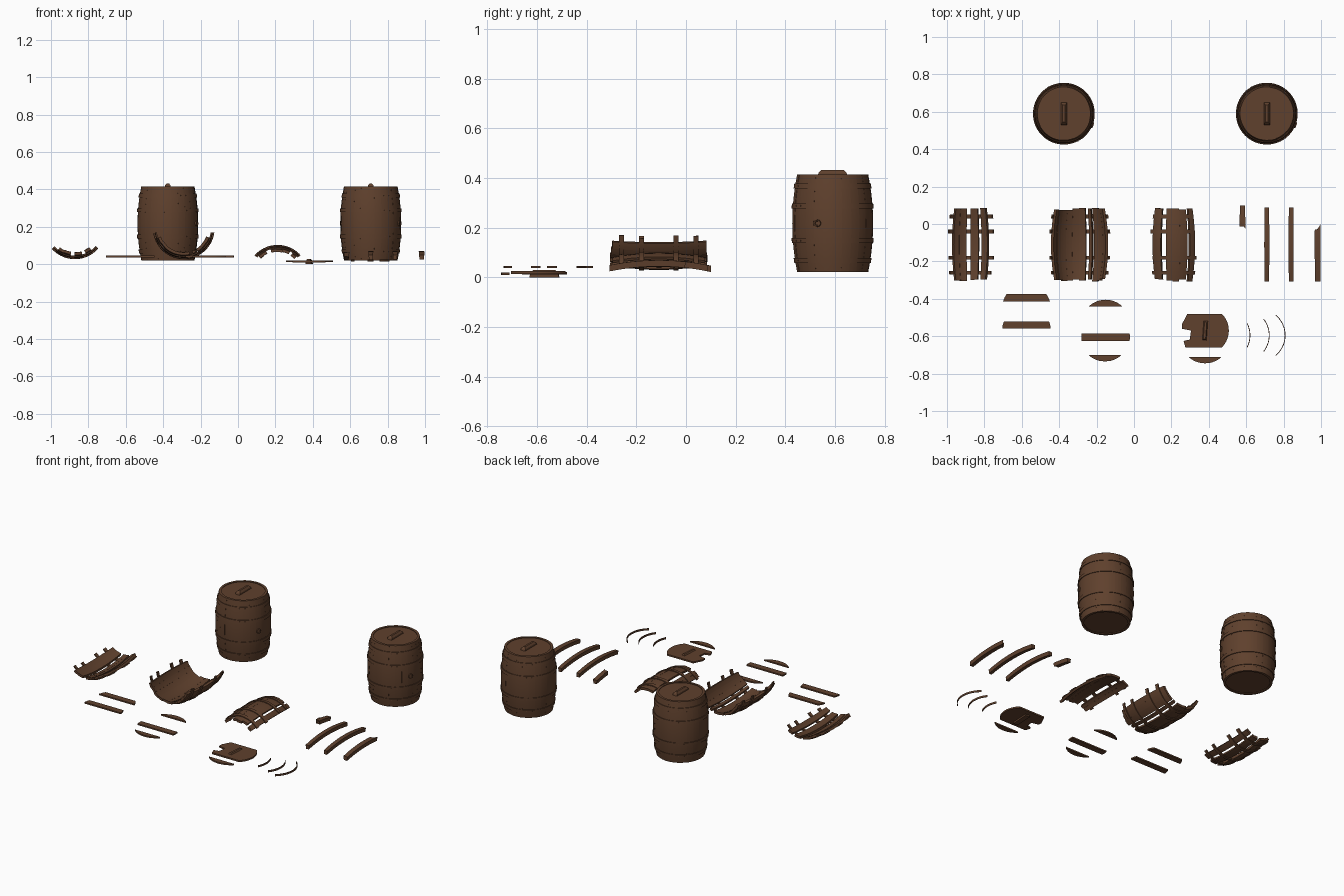
import bpy, bmesh, math, random
from math import sin, cos, radians, pi

random.seed(4)
if "Cube" in bpy.data.objects:
    bpy.data.objects.remove(bpy.data.objects["Cube"])


def material(name, rgb):
    m = bpy.data.materials.new(name)
    m.use_nodes = True
    m.diffuse_color = (*rgb, 1)
    bsdf = m.node_tree.nodes["Principled BSDF"]
    bsdf.inputs["Base Color"].default_value = (*rgb, 1)
    bsdf.inputs["Roughness"].default_value = 0.9
    return m


WOOD = material("brown wood", (0.115, 0.052, 0.026))
HALF = 0.197          # half the barrel length
HOOPS = (-0.15, -0.07, 0.07, 0.15)


def radius(t):
    return 0.163 - 0.02 * (t / HALF) ** 2


def loft(bm, rings, closed=False):
    """Skin a list of point rings, capping the ends unless closed."""
    vs = [[bm.verts.new(p) for p in ring] for ring in rings]
    n = len(vs[0])
    pairs = list(zip(vs, vs[1:])) + ([(vs[-1], vs[0])] if closed else [])
    for a, b in pairs:
        for i in range(n):
            j = (i + 1) % n
            bm.faces.new((a[i], a[j], b[j], b[i]))
    if not closed:
        bm.faces.new(vs[0])
        bm.faces.new(vs[-1])


def finish(bm, name):
    bmesh.ops.recalc_face_normals(bm, faces=bm.faces)
    mesh = bpy.data.meshes.new(name)
    bm.to_mesh(mesh)
    bm.free()
    mesh.materials.append(WOOD)
    ob = bpy.data.objects.new(name, mesh)
    bpy.context.collection.objects.link(ob)
    bpy.ops.object.select_all(action='DESELECT')
    ob.select_set(True)
    bpy.context.view_layer.objects.active = ob
    bpy.ops.object.shade_smooth_by_angle(angle=radians(25))
    return ob


# Frames turn (angle, radius, distance along the axis) into a point
def upright(cx, cy, cz):
    return lambda a, r, t: (cx + r * cos(a), cy + r * sin(a), cz + t)


def lying(cx, cy, cz, up):
    return lambda a, r, t: (cx + r * sin(a), cy + t, cz + up * r * cos(a))


def stave(bm, frame, a0, a1, t0, t1, thick, lift=0.0):
    rings = []
    for k in range(11):
        t = t0 + (t1 - t0) * k / 10
        angles = [a0 + (a1 - a0) * i / 3 for i in range(4)]
        rings.append([frame(a, radius(t) + lift, t) for a in angles] +
                     [frame(a, radius(t) + lift - thick, t) for a in reversed(angles)])
    loft(bm, rings)


def hoop(bm, frame, t, a0, a1, closed=False):
    n = 64 if closed else 20
    steps = n if closed else n + 1
    rings = []
    for k in range(steps):
        a = a0 + (a1 - a0) * k / n
        section = []
        for dt, dr in ((-0.01, 0.004), (0.01, 0.004), (0.01, -0.004), (-0.01, -0.004)):
            section.append(frame(a, radius(t + dt) + dr, t + dt))
        rings.append(section)
    loft(bm, rings, closed)


def plate(bm, outline, z0, z1):
    loft(bm, [[(x, y, z) for x, y in outline] for z in (z0, z1)])


def disc_slice(cx, cy, r, y0, y1):
    """Outline of the part of a disc that lies between two y values."""
    right = []
    for k in range(13):
        y = y0 + (y1 - y0) * k / 12
        right.append((cx + math.sqrt(max(r * r - (y - cy) ** 2, 1e-6)), y))
    return right + [(2 * cx - x, y) for x, y in reversed(right)]


def handle(bm, cx, cy, z0, z1, turn=0.0):
    rings = []
    for z, w, l in ((z0, 0.016, 0.06), ((z0 + z1) / 2, 0.015, 0.056), (z1, 0.006, 0.045)):
        rings.append([(cx + sx * w * cos(turn) - sy * l * sin(turn),
                       cy + sx * w * sin(turn) + sy * l * cos(turn), z)
                      for sx, sy in ((-1, -1), (1, -1), (1, 1), (-1, 1))])
    loft(bm, rings)


# Whole barrels
def whole_barrel(side, cx, cy):
    frame = upright(cx, cy, 0.218)
    bm = bmesh.new()
    count = 26
    for i in range(count):
        stave(bm, frame, 2 * pi * i / count, 2 * pi * (i + 1) / count,
              -HALF, HALF, 0.015, random.uniform(-0.0012, 0.0008))
    finish(bm, side + "_barrel_staves")
    bm = bmesh.new()
    for t in HOOPS:
        hoop(bm, frame, t, 0, 2 * pi, True)
    # rivets at the hoop joints
    for t in HOOPS:
        for a in (-0.9, -1.1, 2.1, 2.3):
            r = radius(t)
            loft(bm, [[frame(a + 0.02 * cos(b), r + d, t + 0.003 * sin(b))
                       for b in (k * pi / 3 for k in range(6))] for d in (0, 0.006)])
    finish(bm, side + "_barrel_hoops")
    bm = bmesh.new()
    for t0, t1 in ((-0.192, -0.182), (0.183, 0.193)):
        loft(bm, [[frame(2 * pi * k / 48, 0.132, t) for k in range(48)] for t in (t0, t1)])
    finish(bm, side + "_barrel_lids")
    bm = bmesh.new()
    handle(bm, cx, cy, 0.41, 0.432)
    finish(bm, side + "_lid_handle")
    # bung on the side of the barrel
    bm = bmesh.new()
    loft(bm, [[frame(-0.38 + w / 0.16 * cos(b), r, w * sin(b))
               for b in (2 * pi * k / 16 for k in range(16))]
              for r, w in ((0.15, 0.015), (0.17, 0.014), (0.17, 0.009), (0.165, 0.008))])
    finish(bm, side + "_barrel_bung")


whole_barrel("right", -0.375, 0.59)
whole_barrel("left", 0.71, 0.59)


# Broken barrel sections: runs of staves in degrees, held by hoop ends
def broken_section(name, frame, spans, reach):
    bm = bmesh.new()
    for a0, a1 in spans:
        stave(bm, frame, radians(a0), radians(a1), -HALF + random.uniform(0, 0.012),
              HALF - random.uniform(0, 0.012), 0.015, random.uniform(-0.002, 0.001))
    finish(bm, name + "_staves")
    bm = bmesh.new()
    for t in HOOPS:
        hoop(bm, frame, t, radians(-reach + random.uniform(0, 6)),
             radians(reach - random.uniform(0, 6)))
    finish(bm, name + "_hoops")


broken_section("small_section", lying(-0.872, -0.11, 0.192, -1),
               ((-38, -25), (-25, -9), (-1, 8), (8, 16), (23, 37)), 50)
broken_section("half_section", lying(-0.29, -0.11, 0.192, -1),
               ((-70, -57), (-57, -44), (-44, -30), (-30, -16), (-16, -2), (-2, 13),
                (20, 27), (31, 45), (45, 58), (58, 70)), 82)
broken_section("arched_section", lying(0.212, -0.11, -0.062, 1),
               ((-44, -34), (-34, -25), (-15, -2), (-2, 12), (12, 27), (33, 45)), 49)

# Loose curved staves, whole and snapped
for i, (x, t0, t1) in enumerate(((0.58, 0.085, 0.21), (0.71, -HALF, HALF),
                                 (0.84, -HALF, HALF), (0.982, -HALF, 0.11))):
    bm = bmesh.new()
    w = radians(5.6 if i in (0, 3) else 4.8)
    stave(bm, lying(x, -0.11, -0.093, 1), -w, w, t0, t1, 0.025)
    # splintered end
    if i in (0, 3):
        bm.verts.ensure_lookup_table()
        end = bm.verts[:8] if i == 0 else bm.verts[-8:]
        for v in end:
            v.co.y += (x + 0.016 - v.co.x if i == 0 else v.co.x - x - 0.016) * 1.6
    finish(bm, "loose_stave_%d" % (i + 1))

# Loose lid boards: centre x, centre y, y range, bottom height
BOARDS = ((-0.575, -0.45, -0.415, -0.375, 0.037), (-0.575, -0.57, -0.56, -0.52, 0.037),
          (-0.152, -0.535, -0.44, -0.405, 0.037), (-0.152, -0.605, -0.625, -0.585, 0.037),
          (-0.155, -0.605, -0.735, -0.70, 0.037), (0.38, -0.615, -0.745, -0.71, 0.01))
for i, (cx, cy, y0, y1, z) in enumerate(BOARDS):
    bm = bmesh.new()
    plate(bm, disc_slice(cx, cy, 0.13, y0, y1), z, z + 0.009)
    finish(bm, "lid_board_%d" % (i + 1))

# Broken lid with a bite out of its side
bm = bmesh.new()
right_edge = disc_slice(0.38, -0.57, 0.127, -0.66, -0.48)[:13]
bite = [(0.285, -0.48), (0.257, -0.535), (0.257, -0.56), (0.305, -0.57),
        (0.298, -0.618), (0.265, -0.625), (0.275, -0.66)]
plate(bm, right_edge + bite, 0.011, 0.021)
finish(bm, "broken_lid")
bm = bmesh.new()
handle(bm, 0.38, -0.57, 0.0, 0.029, -0.07)
finish(bm, "broken_lid_handle")

# Loose hoop pieces
for i, (x, spread) in enumerate(((0.622, 27), (0.725, 38), (0.81, 50))):
    bm = bmesh.new()
    rings = []
    for k in range(25):
        a = radians(spread) * (k / 12 - 1)
        rings.append([(x - 0.143 + r * cos(a), -0.595 + r * sin(a), z)
                      for r, z in ((0.139, 0.014), (0.143, 0.014), (0.143, 0.026), (0.139, 0.026))])
    loft(bm, rings)
    finish(bm, "loose_hoop_%d" % (i + 1))
